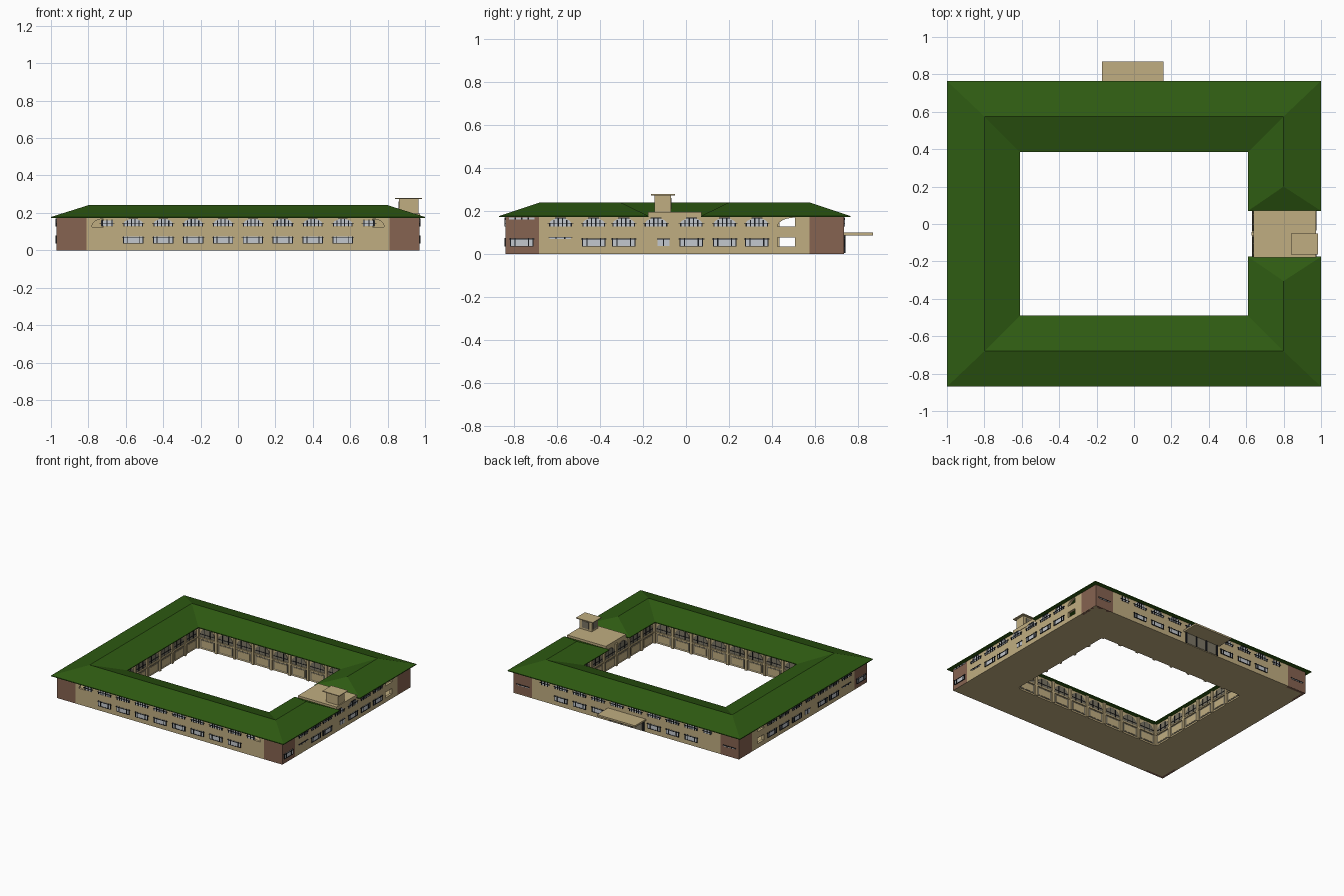
import bpy, bmesh, math

if "Cube" in bpy.data.objects:
    bpy.data.objects.remove(bpy.data.objects["Cube"], do_unlink=True)


def material(name, rgb):
    m = bpy.data.materials.new(name)
    m.use_nodes = True
    m.diffuse_color = (*rgb, 1)
    m.node_tree.nodes["Principled BSDF"].inputs["Base Color"].default_value = (*rgb, 1)
    return m


TAN = material("sandstone", (0.53, 0.42, 0.22))
BROWN = material("brown brick", (0.24, 0.125, 0.082))
GREEN = material("green roof", (0.028, 0.105, 0.006))
GLASS = material("pale glass", (0.55, 0.58, 0.62))
BLACK = material("black frame", (0.01, 0.012, 0.015))
SHADE = material("dusky glass", (0.2, 0.18, 0.13))


def add_object(name, bm, mats):
    bmesh.ops.recalc_face_normals(bm, faces=bm.faces)
    me = bpy.data.meshes.new(name)
    bm.to_mesh(me)
    bm.free()
    for m in mats:
        me.materials.append(m)
    ob = bpy.data.objects.new(name, me)
    bpy.context.collection.objects.link(ob)
    return ob


def prism(bm, outline, y0, y1, index=0):
    """Extrude an outline in the x-z plane from y0 to y1."""
    a = [bm.verts.new((x, y0, z)) for x, z in outline]
    b = [bm.verts.new((x, y1, z)) for x, z in outline]
    faces = [bm.faces.new(a), bm.faces.new(b[::-1])]
    for i in range(len(a)):
        j = (i + 1) % len(a)
        faces.append(bm.faces.new((a[i], b[i], b[j], a[j])))
    for f in faces:
        f.material_index = index


def rect(x0, x1, z0, z1):
    return [(x0, z0), (x1, z0), (x1, z1), (x0, z1)]


def arch(w, z0, spring, top, start=0, end=180, n=10):
    pts = []
    for i in range(n + 1):
        t = math.radians(start + (end - start) * i / n)
        pts.append((w * math.cos(t), spring + (top - spring) * math.sin(t)))
    return [(pts[-1][0], z0), (pts[0][0], z0)] + pts


def box(name, x0, x1, y0, y1, z0, z1, mat):
    bm = bmesh.new()
    prism(bm, rect(x0, x1, z0, z1), y0, y1)
    return add_object(name, bm, [mat])


def cut(target, outline, x, y, turn):
    """Cut an opening through a wall."""
    bm = bmesh.new()
    prism(bm, outline, -0.05, 0.05)
    c = add_object("opening_cutter", bm, [TAN])
    c.location, c.rotation_euler.z, c.hide_render = (x, y, 0), turn, True
    mod = target.modifiers.new("opening", "BOOLEAN")
    mod.operation, mod.solver, mod.object = "DIFFERENCE", "EXACT", c
    bpy.context.view_layer.objects.active = target
    bpy.ops.object.modifier_apply(modifier=mod.name)
    bpy.data.objects.remove(c, do_unlink=True)


# Facade pieces are modelled facing -y, then turned onto each wall
TURN = {"front": 0, "right": math.pi / 2, "back": math.pi, "left": -math.pi / 2}
X, Y0, Y1, H = 0.97, -0.84, 0.735, 0.178
IX, IY0, IY1 = 0.64, -0.52, 0.415


def place(source, name, side, u, inner=False):
    ob = bpy.data.objects.new(name, source.data)
    bpy.context.collection.objects.link(ob)
    x = IX if inner else X
    y0, y1 = (IY0, IY1) if inner else (Y0, Y1)
    if inner:
        spot = {"front": (u, y1), "back": (u, y0), "right": (-x, u), "left": (x, u)}
    else:
        spot = {"front": (u, y0), "back": (u, y1), "right": (x, u), "left": (-x, u)}
    ob.location = (*spot[side], 0)
    ob.rotation_euler.z = TURN[side]


def window(name, outline, bars, frame=BLACK, glass=GLASS):
    bm = bmesh.new()
    prism(bm, outline, -0.003, 0.001)
    for b in bars:
        prism(bm, rect(*b), -0.006, 0.001, 1)
    return add_object(name, bm, [glass, frame])


def uprights(xs, z0, z1, t=0.003):
    return [(x - t, x + t, z0, z1) for x in xs]


# Window patterns
arched = window("arched_window", arch(0.052, 0.13, 0.14, 0.168),
                uprights((-0.05, 0.05), 0.128, 0.146) + uprights((-0.03, 0.03), 0.128, 0.16)
                + uprights((-0.01, 0.01), 0.128, 0.168)
                + [(-0.06, 0.06, 0.142, 0.146), (-0.026, 0.026, 0.166, 0.17)])
lower = window("lower_window", rect(-0.054, 0.054, 0.037, 0.073),
               uprights((-0.052, -0.032, 0.032, 0.052), 0.035, 0.075, 0.0025)
               + [(-0.06, 0.06, 0.068, 0.072), (-0.054, 0.054, 0.035, 0.038)])
half = window("narrow_window", rect(-0.027, 0.027, 0.037, 0.073),
              uprights((0,), 0.037, 0.073, 0.002) + [(-0.03, 0.03, 0.068, 0.072)])
half_arched = window("narrow_arched_window", rect(-0.032, 0.032, 0.13, 0.16),
                     uprights((-0.026, 0, 0.026), 0.128, 0.165)
                     + [(-0.04, 0.04, 0.142, 0.146)])
strip = window("strip_window", rect(-0.05, 0.05, 0.071, 0.078), uprights((-0.02, 0.02), 0.07, 0.079)
               + [(-0.056, 0.056, 0.077, 0.08)])
top_strip = window("high_strip_window", rect(-0.06, 0.06, 0.162, 0.17),
                   uprights((-0.03, 0, 0.03), 0.161, 0.171))

# Courtyard bay: arched glazing over a framed panel, flanked by a pier
bm = bmesh.new()
prism(bm, arch(0.062, 0.095, 0.115, 0.163), -0.003, 0.001, 1)
prism(bm, rect(-0.06, 0.06, 0.012, 0.078), -0.003, 0.001, 1)
prism(bm, rect(-0.05, 0.05, 0.018, 0.07), -0.005, 0.001)
for b in uprights((-0.025, 0.025), 0.095, 0.155, 0.002) + [(-0.062, 0.062, 0.115, 0.118)]:
    prism(bm, rect(*b), -0.006, 0.001, 2)
for s in (-1, 1):
    prism(bm, rect(s * 0.078 - 0.009, s * 0.078 + 0.009, 0, 0.174), -0.012, 0.001)
prism(bm, rect(-0.078, 0.078, 0.082, 0.092), -0.009, 0.001)
bay = add_object("courtyard_bay", bm, [TAN, SHADE, BLACK])

# Outer walls with brown corner pavilions
T = 0.02
front = box("front_wall", -0.81, 0.81, Y0, Y0 + T, 0, H, TAN)
back = box("back_wall", -0.81, 0.81, Y1 - T, Y1, 0, H, TAN)
right = box("right_wall", X - T, X, -0.685, 0.575, 0, H, TAN)
left = box("left_wall", -X, -X + T, -0.685, 0.575, 0, H, TAN)
for s, side in ((1, "right"), (-1, "left")):
    xa, xb = sorted((s * 0.81, s * X))
    xc, xd = sorted((s * (X - T), s * X))
    box(f"front_corner_{side}", xa, xb, Y0, Y0 + T, 0, H, BROWN)
    box(f"back_corner_{side}", xa, xb, Y1 - T, Y1, 0, H, BROWN)
    box(f"front_corner_return_{side}", xc, xd, Y0 + T, -0.685, 0, H, BROWN)
    box(f"back_corner_return_{side}", xc, xd, 0.575, Y1 - T, 0, H, BROWN)
    xe, xf = sorted((s * IX, s * (IX + T)))
    box(f"courtyard_wall_{side}", xe, xf, IY0, IY1, 0, H, TAN)
    xg, xh = sorted((s * IX, s * X))
    box(f"floor_{side}", xg, xh, Y0, Y1, 0, 0.005, TAN)
box("courtyard_wall_front", -IX - T, IX + T, IY0 - T, IY0, 0, H, TAN)
box("courtyard_wall_back", -IX - T, IX + T, IY1, IY1 + T, 0, H, TAN)
box("floor_front", -IX, IX, Y0, IY0, 0, 0.005, TAN)
box("floor_back", -IX, IX, IY1, Y1, 0, 0.005, TAN)

# Open arches and doorways at the ends of the wings
for wall, x in ((right, X), (left, -X)):
    cut(wall, arch(0.08, 0.128, 0.13, 0.17, 90, 180), x, 0.507, math.pi / 2)
    cut(wall, rect(-0.08, 0, 0.035, 0.078), x, 0.507, math.pi / 2)
for x, a, b in ((-0.72, 90, 180), (0.72, 0, 90)):
    cut(front, arch(0.06, 0.125, 0.128, 0.168, a, b), x, Y0, 0)

# Windows around the outside
for i in range(8):
    u = (i - 3.5) * 0.16
    for side in ("front", "back"):
        place(arched, f"{side}_arched_window", side, u)
        if side == "front" or abs(u) > 0.2:
            place(lower, f"{side}_lower_window", side, u)
for u in (-0.70, 0.70):
    place(half_arched, "front_end_window", "front", u)
    place(half_arched, "back_end_window", "back", u)
for side in ("right", "left"):
    for u in (-0.585, -0.43, -0.29, -0.14, 0.025, 0.18, 0.33):
        place(arched, f"{side}_arched_window", side, u)
        if u == -0.585:
            place(strip, f"{side}_strip_window", side, u)
        elif u == -0.14:
            place(half, f"{side}_narrow_window", side, -0.105)
        else:
            place(lower, f"{side}_lower_window", side, u)
    place(lower, f"{side}_corner_window", side, -0.765)
    place(top_strip, f"{side}_corner_high_window", side, -0.765)
for u in (-0.89, 0.89):
    place(strip, "back_corner_strip", "back", u)

# Courtyard arcades
for i in range(8):
    for side in ("front", "back"):
        place(bay, f"courtyard_bay_{side}", side, (i - 3.5) * 0.158, True)
for i in range(6):
    for side in ("right", "left"):
        place(bay, f"courtyard_bay_{side}", side, -0.0525 + (i - 2.5) * 0.155, True)
for source in (arched, lower, half, half_arched, strip, top_strip, bay):
    bpy.data.objects.remove(source, do_unlink=True)

# Hipped roof around the courtyard, open at the tower block
ridge = [(0.8, 0.2), (0.8, 0.575), (-0.8, 0.575), (-0.8, -0.68), (0.8, -0.68), (0.8, -0.305)]
outer = [(1, 0.07), (1, 0.765), (-1, 0.765), (-1, -0.87), (1, -0.87), (1, -0.175)]
inner = [(0.61, 0.07), (0.61, 0.385), (-0.61, 0.385), (-0.61, -0.49), (0.61, -0.49), (0.61, -0.175)]
bm = bmesh.new()
rows = []
for r, o, n in zip(ridge, outer, inner):
    rows.append([bm.verts.new(p) for p in
                 ((*o, 0.172), (*o, 0.178), (*r, 0.241), (*n, 0.178), (*n, 0.172))])
for p, q in zip(rows, rows[1:]):
    for i in range(5):
        j = (i + 1) % 5
        bm.faces.new((p[i], p[j], q[j], q[i]))
for e in (rows[0], rows[-1]):
    bm.faces.new(e[1:4])
    bm.faces.new((e[0], e[1], e[3], e[4]))
add_object("hipped_roof", bm, [GREEN])

# Tower block with its terrace, lantern tower and cap
box("tower_block", 0.64, 0.972, -0.178, 0.072, 0.165, 0.196, TAN)
box("tower", 0.86, 0.965, -0.147, -0.07, 0.19, 0.274, TAN)
box("tower_cap", 0.84, 0.984, -0.162, -0.052, 0.274, 0.28, TAN)
box("tower_window_back", 0.885, 0.94, -0.071, -0.067, 0.21, 0.262, SHADE)
box("tower_window_inner", 0.857, 0.861, -0.13, -0.087, 0.21, 0.262, SHADE)

# Back entrance with its canopy
box("entrance_canopy", -0.17, 0.157, Y1 - 0.01, 0.87, 0.087, 0.1, TAN)
box("entrance_glass", -0.14, 0.13, Y1 - 0.001, Y1 + 0.003, 0.005, 0.087, SHADE)
for x in (-0.15, -0.05, 0.04, 0.135):
    box("entrance_post", x - 0.006, x + 0.006, Y1 - 0.001, Y1 + 0.007, 0.005, 0.087, BLACK)
